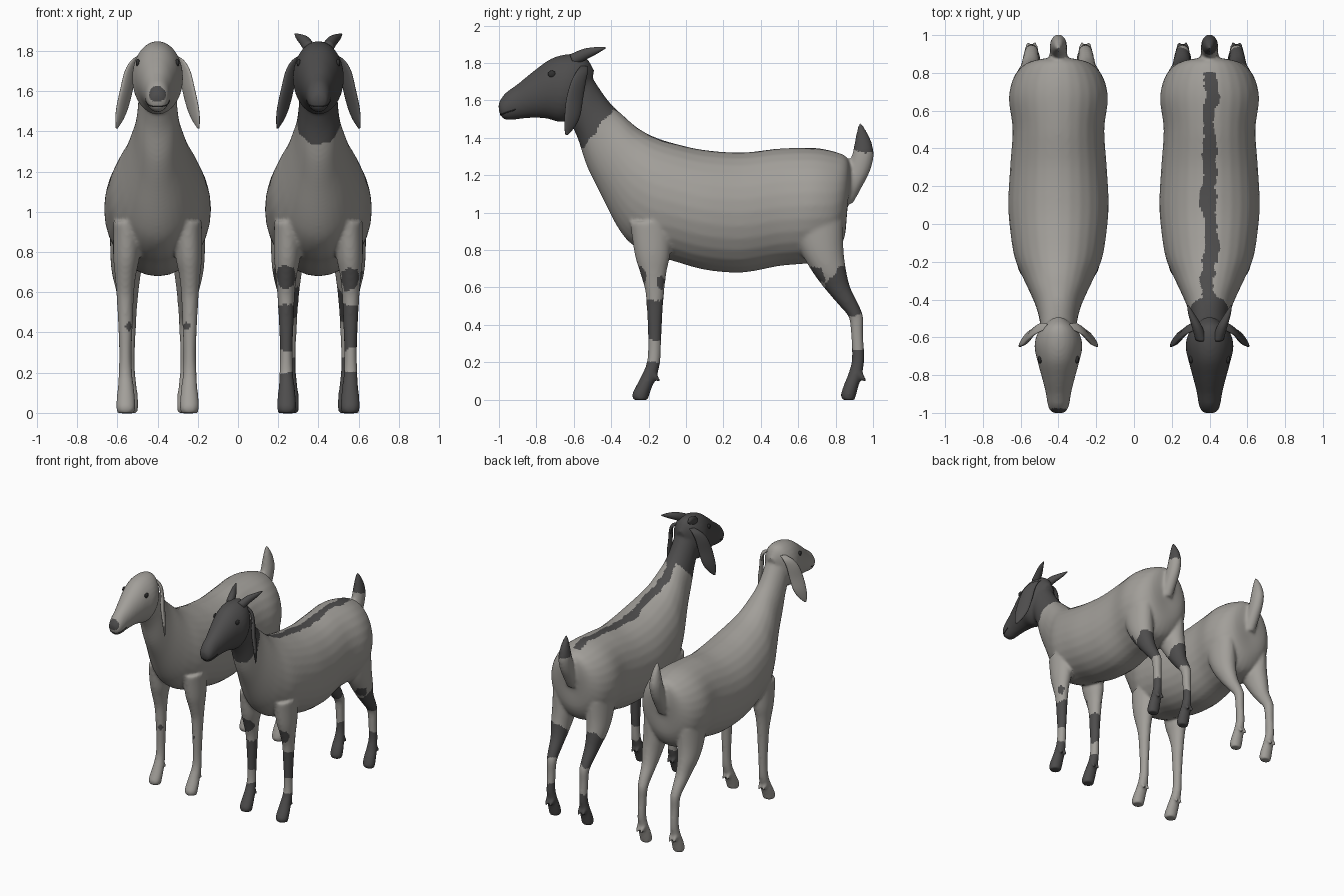
import bpy, bmesh, math
from mathutils import Vector, noise
from mathutils.bvhtree import BVHTree

cube = bpy.data.objects.get("Cube")
if cube:
    bpy.data.objects.remove(cube, do_unlink=True)


def make_material(name, colour):
    mat = bpy.data.materials.new(name)
    mat.use_nodes = True
    rgba = (*colour, 1.0)
    mat.diffuse_color = rgba
    mat.node_tree.nodes["Principled BSDF"].inputs["Base Color"].default_value = rgba
    return mat


COAT = make_material("warm grey coat", (0.36, 0.345, 0.32))
DARK = make_material("charcoal markings", (0.075, 0.073, 0.073))
EYE = make_material("eye black", (0.03, 0.03, 0.03))


def section(centre, axis_a, axis_b):
    """One elliptical cross-section packed for interpolation."""
    return Vector((*centre, *axis_a, *axis_b))


def side_section(ty, tz, by, bz, half_width, x=0.0):
    """Ellipse spanning two points of the side outline."""
    return section((x, (ty + by) / 2, (tz + bz) / 2),
                   (0, (ty - by) / 2, (tz - bz) / 2), (half_width, 0, 0))


def catmull(p, q, r, s, t):
    return 0.5 * (2 * q + (r - p) * t + (2 * p - 5 * q + 4 * r - s) * t * t
                  + (3 * q - p - 3 * r + s) * t ** 3)


def loft(bm, rows, sides=28, steps=5):
    """Closed smooth tube through the given sections."""
    last = len(rows) - 1
    path = [catmull(rows[max(i - 1, 0)], rows[i], rows[i + 1], rows[min(i + 2, last)], k / steps)
            for i in range(last) for k in range(steps)] + [rows[-1]]
    rings = []
    for row in path:
        c, a, b = Vector(row[0:3]), Vector(row[3:6]), Vector(row[6:9])
        angles = [math.tau * k / sides for k in range(sides)]
        rings.append([bm.verts.new(c + a * math.cos(t) + b * math.sin(t)) for t in angles])
    faces = [bm.faces.new(rings[0]), bm.faces.new(rings[-1])]
    for r0, r1 in zip(rings, rings[1:]):
        for k in range(sides):
            n = (k + 1) % sides
            faces.append(bm.faces.new((r0[k], r0[n], r1[n], r1[k])))
    bmesh.ops.recalc_face_normals(bm, faces=faces)


def add_object(name, data, x):
    obj = bpy.data.objects.new(name, data)
    obj.location.x = x
    bpy.context.collection.objects.link(obj)
    return obj


def lofted_mesh(name, rows):
    bm = bmesh.new()
    loft(bm, rows, sides=20)
    mesh = bpy.data.meshes.new(name)
    bm.to_mesh(mesh)
    bm.free()
    mesh.shade_smooth()
    return mesh


# Side outline pairs (upper y, z, lower y, z) with half width
TORSO = [(.885, 1.2, .86, 1.0, .06), (.865, 1.29, .845, .86, .16), (.8, 1.325, .78, .76, .23),
         (.68, 1.347, .66, .73, .262), (.5, 1.343, .5, .715, .243), (.3, 1.322, .3, .68, .256),
         (.1, 1.335, .1, .695, .266), (-.05, 1.367, -.08, .745, .252),
         (-.17, 1.405, -.2, .775, .23), (-.26, 1.455, -.3, .84, .19),
         (-.33, 1.515, -.37, .93, .157), (-.4, 1.58, -.457, 1.1, .122),
         (-.46, 1.66, -.53, 1.25, .103), (-.51, 1.74, -.58, 1.4, .095),
         (-.54, 1.8, -.63, 1.5, .09)]
HEAD = [(-.49, 1.76, -.56, 1.52, .05), (-.54, 1.835, -.6, 1.5, .105),
        (-.62, 1.849, -.67, 1.484, .127), (-.72, 1.824, -.74, 1.502, .11),
        (-.82, 1.753, -.81, 1.507, .087), (-.9, 1.688, -.88, 1.502, .068),
        (-.962, 1.643, -.94, 1.495, .058), (-.995, 1.6, -.978, 1.503, .045),
        (-1.003, 1.573, -.998, 1.53, .022)]
TAIL = [(.8, 1.05, .893, 1.05, .04), (.82, 1.13, .937, 1.13, .046), (.86, 1.22, .983, 1.22, .046),
        (.888, 1.31, 1.004, 1.31, .044), (.904, 1.39, .988, 1.39, .032),
        (.916, 1.45, .954, 1.455, .017), (.924, 1.482, .934, 1.482, .005)]
# Leg sections: back y, front y, height, half width, sideways offset
FRONT_LEG = [(-.08, -.3, .95, .07, .15), (-.085, -.275, .78, .066, .155), (-.104, -.246, .68, .052, .16),
             (-.116, -.218, .58, .043, .161), (-.126, -.208, .45, .037, .16),
             (-.132, -.203, .3, .031, .16), (-.138, -.21, .2, .034, .16),
             (-.155, -.238, .13, .04, .158), (-.178, -.266, .075, .046, .158),
             (-.196, -.289, .027, .048, .158), (-.203, -.28, -.002, .042, .158)]
HIND_LEG = [(.84, .56, .95, .085, .15), (.842, .605, .81, .086, .15), (.855, .665, .7, .073, .155),
            (.879, .737, .6, .055, .15), (.925, .818, .505, .043, .146),
            (.948, .87, .44, .037, .143), (.948, .882, .35, .032, .143),
            (.953, .887, .22, .031, .143), (.943, .868, .14, .038, .143),
            (.926, .846, .085, .045, .143), (.91, .828, .027, .047, .143), (.903, .837, -.002, .04, .143)]


def build_body():
    """Torso, neck, head, tail and legs blended into one skin."""
    bm = bmesh.new()
    for outline in (TORSO, HEAD, TAIL):
        loft(bm, [side_section(*row) for row in outline])
    for side in (-1, 1):
        for leg, heel in ((FRONT_LEG, -.165), (HIND_LEG, .938)):
            loft(bm, [side_section(back, z, front, z, w, side * x) for back, front, z, w, x in leg])
            # Dewclaws behind the pastern
            for toe in (-.018, .018):
                x = side * leg[-3][4] + toe
                loft(bm, [side_section(heel + dy, .15 - dz, heel + dy - size, .14 - dz, size * .6, x)
                          for dy, dz, size in ((0, 0, .03), (.018, .025, .027), (.03, .05, .012))],
                     sides=12)
    rough = bpy.data.meshes.new("rough_body")
    bm.to_mesh(rough)
    bm.free()
    helper = add_object("body_helper", rough, 0)
    fuse = helper.modifiers.new("fuse", 'REMESH')
    fuse.mode = 'VOXEL'
    fuse.voxel_size = 0.01
    soften = helper.modifiers.new("soften", 'SMOOTH')
    soften.factor = 0.5
    soften.iterations = 8
    bpy.context.view_layer.update()
    graph = bpy.context.evaluated_depsgraph_get()
    mesh = bpy.data.meshes.new_from_object(helper.evaluated_get(graph))
    bpy.data.objects.remove(helper, do_unlink=True)
    mesh.shade_smooth()
    return mesh


def in_spots(p, spots, wobble):
    q = Vector((abs(p.x), p.y, p.z))
    return any((q - Vector(s[:3])).length < s[3] + wobble for s in spots)


LEG_SPOTS = [(.16, -.26, .66, .07), (.205, -.13, .635, .036), (.16, -.165, .425, .12),
             (.17, .87, .585, .13), (.2, .7, .665, .055)]
PALE_SPOTS = [(0, -.99, 1.585, .043), (.14, -.205, .43, .022)]


def marked_rule(p):
    wobble = noise.noise(p * 14) * .025 + noise.noise(p * 40) * .008
    head = p.z - 1.33 - 1.28 * (p.y + .567) + wobble > 0
    tail = p.y > .87 and p.z > 1.33 + wobble
    stripe_shift = noise.noise(Vector((0, p.y * 5, 3))) * .03
    stripe = (-.45 < p.y < .8 and p.z > 1.25
              and abs(p.x + stripe_shift) < .034 + wobble)
    socks = p.z < (.2 if p.y < .3 else .265) + wobble
    return head or tail or stripe or socks or in_spots(p, LEG_SPOTS, wobble)


def pale_rule(p):
    return in_spots(p, PALE_SPOTS, noise.noise(p * 30) * .006)


def build_goat(label, body, x, rule, ear_material, horned):
    body.materials.clear()
    body.materials.append(COAT)
    body.materials.append(DARK)
    for poly in body.polygons:
        poly.material_index = int(rule(poly.center))
    add_object(label + "_body", body, x)
    bm = bmesh.new()
    bm.from_mesh(body)
    skin = BVHTree.FromBMesh(bm)
    bm.free()

    for side, word in ((-1, "right"), (1, "left")):
        # Drooping ear blade
        ear_path = [(.07, -.545, 1.785, .02), (.108, -.555, 1.755, .036), (.135, -.575, 1.7, .047),
                    (.154, -.595, 1.61, .053), (.175, -.607, 1.52, .05),
                    (.19, -.622, 1.46, .034), (.203, -.638, 1.415, .008)]
        rows = [section((side * ex, ey, ez), (side * .55 * r, -.83 * r, 0),
                        (side * .25 * r, .17 * r, 0)) for ex, ey, ez, r in ear_path]
        ear = lofted_mesh("ear", rows)
        ear.materials.append(ear_material)
        add_object(f"{label}_{word}_ear", ear, x)
        # Short swept-back horn
        if horned:
            horn_path = [(.045, -.61, 1.815, .03), (.068, -.54, 1.848, .027),
                         (.095, -.48, 1.868, .017), (.115, -.43, 1.883, .004)]
            horn = lofted_mesh("horn", [section((side * hx, hy, hz), (0, -r * .4, r), (r, 0, 0))
                                        for hx, hy, hz, r in horn_path])
            horn.materials.append(DARK)
            add_object(f"{label}_{word}_horn", horn, x)
        # Eye set into the skin
        spot = skin.find_nearest(Vector((side * .1, -.718, 1.742)))[0]
        bm = bmesh.new()
        bmesh.ops.create_uvsphere(bm, u_segments=16, v_segments=10, radius=.021)
        bmesh.ops.scale(bm, vec=(.5, 1, .9), verts=bm.verts)
        bmesh.ops.translate(bm, vec=spot, verts=bm.verts)
        eye = bpy.data.meshes.new("eye")
        bm.to_mesh(eye)
        bm.free()
        eye.shade_smooth()
        eye.materials.append(EYE)
        add_object(f"{label}_{word}_eye", eye, x)

    # Thin mouth line laid on the muzzle
    curve = bpy.data.curves.new("mouth", 'CURVE')
    curve.dimensions = '3D'
    curve.bevel_depth = .003
    line = curve.splines.new('POLY')
    line.points.add(16)
    for k, point in enumerate(line.points):
        t = (k / 8 - 1) * math.pi / 2
        guess = Vector((.07 * math.sin(t), -.91 - .09 * math.cos(t), 1.548 - .028 * math.cos(t)))
        point.co = (*skin.find_nearest(guess)[0], 1)
    curve.materials.append(EYE)
    add_object(label + "_mouth", curve, x)


shape = build_body()
build_goat("pale_goat", shape, -.4, pale_rule, COAT, False)
build_goat("marked_goat", shape.copy(), .4, marked_rule, DARK, True)
